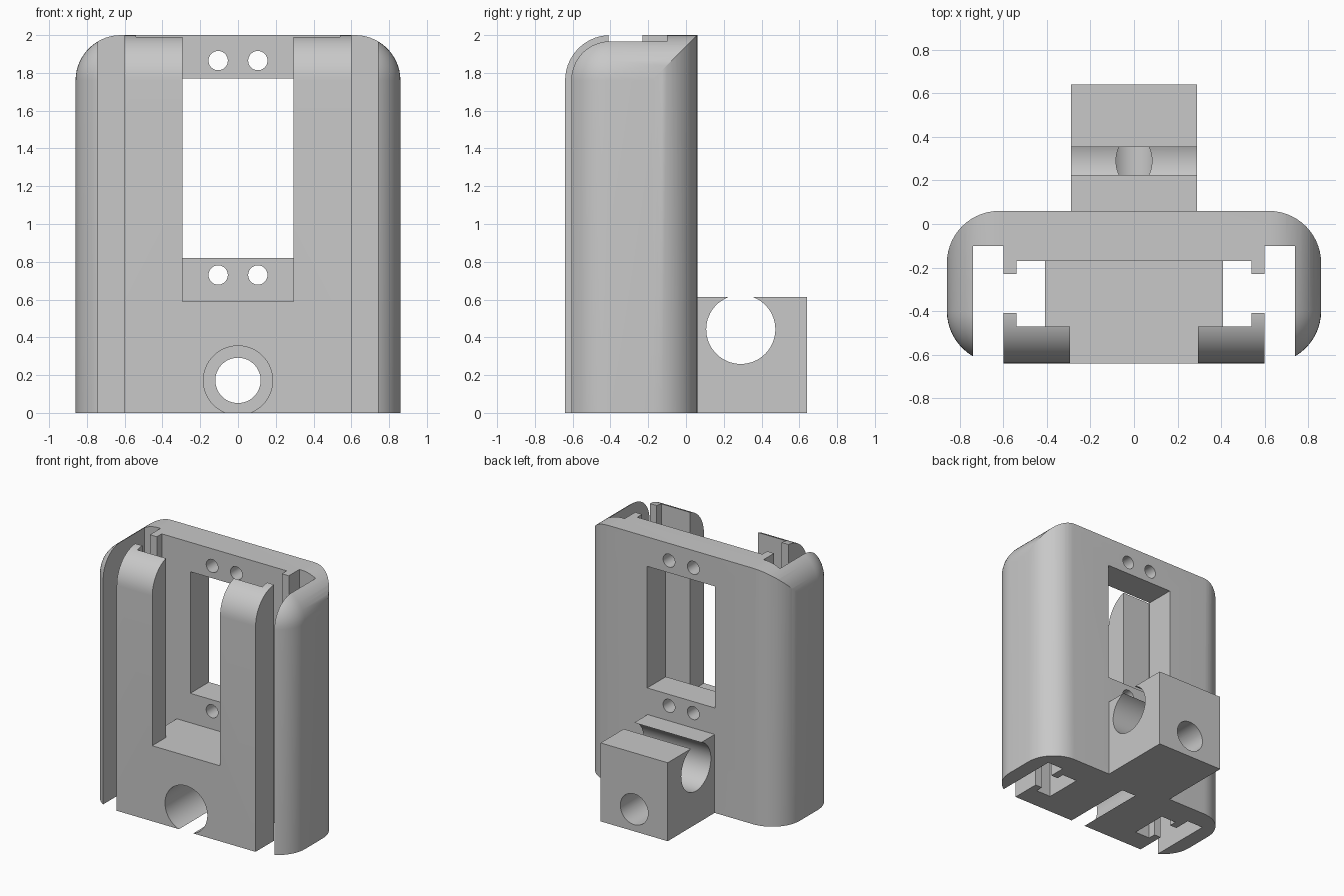
import bpy, bmesh, math
from mathutils import Matrix

if "Cube" in bpy.data.objects:
    bpy.data.objects.remove(bpy.data.objects["Cube"])

grey = bpy.data.materials.new("light grey plastic")
grey.use_nodes = True
colour = (0.58, 0.58, 0.58, 1)
grey.diffuse_color = colour
grey.node_tree.nodes["Principled BSDF"].inputs["Base Color"].default_value = colour


def add_object(name, bm):
    bmesh.ops.recalc_face_normals(bm, faces=bm.faces)
    mesh = bpy.data.meshes.new(name)
    bm.to_mesh(mesh)
    bm.free()
    mesh.materials.append(grey)
    obj = bpy.data.objects.new(name, mesh)
    bpy.context.collection.objects.link(obj)
    return obj


def box(name, x, y, z, rounded=None, radius=0.24):
    """Box from ranges; rounded(edge midpoint) picks the edges to fillet."""
    bm = bmesh.new()
    size = [r[1] - r[0] for r in (x, y, z)]
    centre = [(r[0] + r[1]) / 2 for r in (x, y, z)]
    bmesh.ops.create_cube(bm, size=1, matrix=Matrix.Translation(centre) @ Matrix.Diagonal((*size, 1)))
    if rounded:
        edges = [e for e in bm.edges if rounded((e.verts[0].co + e.verts[1].co) / 2)]
        bmesh.ops.bevel(bm, geom=edges, offset=radius, segments=14, profile=0.5, affect='EDGES')
    return add_object(name, bm)


def rod(name, radius, length, centre, axis):
    bm = bmesh.new()
    turn = Matrix.Rotation(math.pi / 2, 4, 'Y' if axis == 'X' else 'X')
    bmesh.ops.create_cone(bm, cap_ends=True, segments=64, radius1=radius, radius2=radius,
                          depth=length, matrix=Matrix.Translation(centre) @ turn)
    return add_object(name, bm)


def carve(target, tool, operation='DIFFERENCE'):
    mod = target.modifiers.new("carve", 'BOOLEAN')
    mod.operation, mod.object, mod.solver = operation, tool, 'EXACT'
    bpy.context.view_layer.objects.active = target
    bpy.ops.object.modifier_apply(modifier=mod.name)
    bpy.data.objects.remove(tool)


# Housing: fillets on front verticals and on the top rim except the back
FRONT, BACK, TOP = -0.64, 0.06, 2.0
body = box("housing", (-0.86, 0.86), (FRONT, 1), (0, TOP),
           lambda m: (m.y < FRONT + 0.01 and m.z > 0.5) or (m.z > TOP - 0.01 and m.y < 0.9))
carve(body, box("back_rounding", (-0.86, 0.86), (-1, BACK), (-1, 3),
                lambda m: m.y > BACK - 0.01 and abs(m.x) > 0.5), 'INTERSECT')

# Side slots, necks and inner channels running the full height
for s in (-1, 1):
    for name, a, b, y in (("slot", 0.60, 0.74, (-1, -0.10)),
                          ("neck", 0.53, 0.61, (-0.41, -0.23)),
                          ("channel", 0.41, 0.54, (-0.47, -0.17))):
        carve(body, box(name, sorted((s * a, s * b)), y, (-1, 3)))

# Inner chamber, open front and rear window
carve(body, box("chamber", (-0.50, 0.50), (-0.47, -0.17), (0.59, 3)))
carve(body, box("front_opening", (-0.293, 0.293), (-1, -0.30), (0.59, 3)))
carve(body, box("rear_window", (-0.293, 0.293), (-0.30, 1), (0.82, 1.77)))

# Screw holes above and below the window
for x in (-0.105, 0.105):
    for z in (0.73, 1.865):
        carve(body, rod("screw_hole", 0.051, 0.6, (x, 0, z), 'Y'))

# Wide bore from the front, open at the base
carve(body, rod("wide_bore", 0.183, 0.94, (0, -0.53, 0.172), 'Y'))

# Clamp block behind the housing with a cross bore open at the top
clamp = box("clamp_block", (-0.29, 0.29), (BACK, 0.64), (0, 0.613))
carve(clamp, rod("cross_bore", 0.183, 2, (0, 0.29, 0.442), 'X'))

# Narrow bore through both parts
for part in (body, clamp):
    carve(part, rod("narrow_bore", 0.12, 3, (0, 0, 0.172), 'Y'))
    bpy.ops.object.select_all(action='DESELECT')
    part.select_set(True)
    bpy.context.view_layer.objects.active = part
    bpy.ops.object.shade_smooth_by_angle(angle=math.radians(25))
